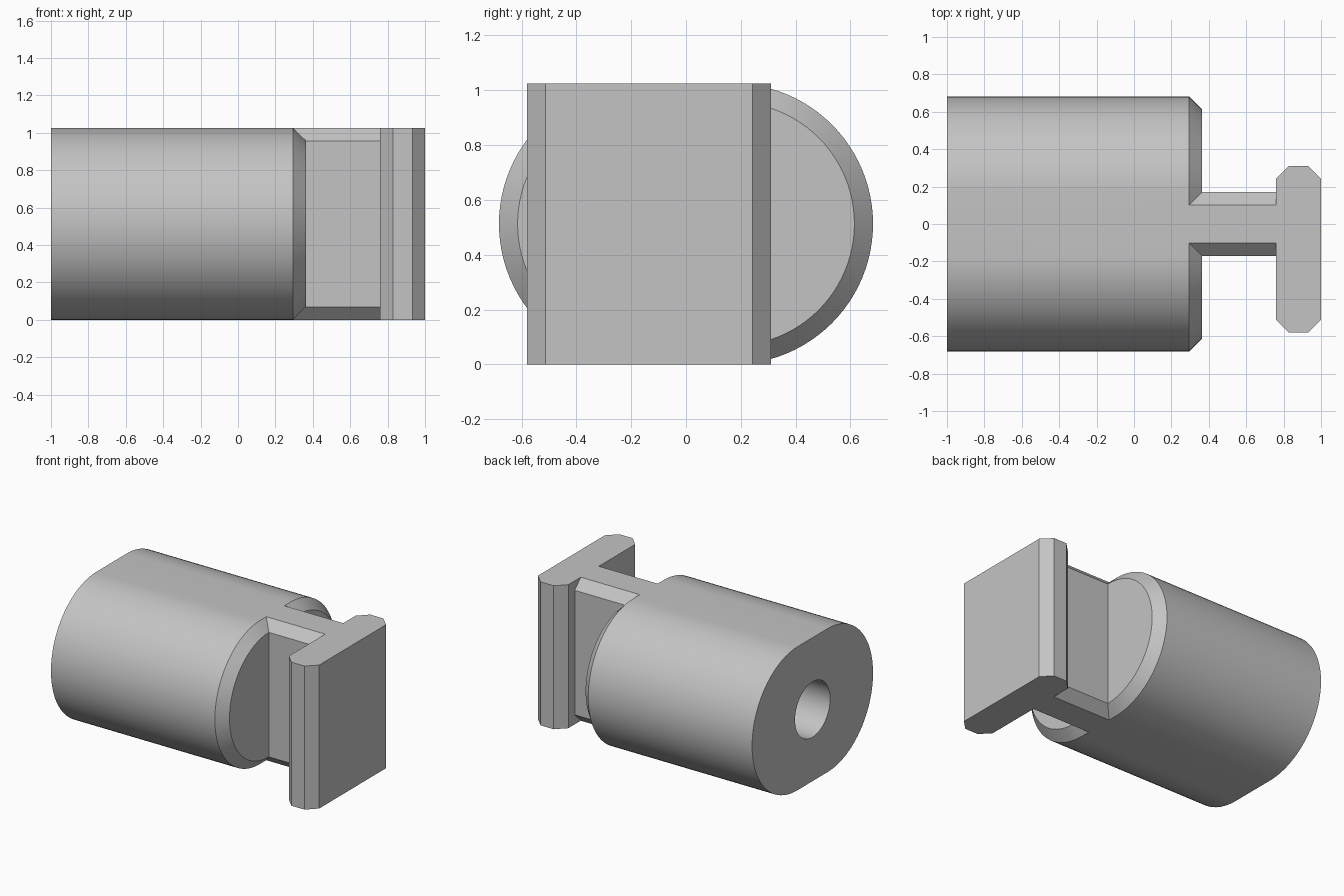
import bpy, bmesh, math

if "Cube" in bpy.data.objects:
    bpy.data.objects.remove(bpy.data.objects["Cube"])

H = 1.025          # overall height
R = H / 2          # radius of the rounded sides
C = 0.068          # chamfer size
FLAT = 0.17        # half length of the flat top, also half web thickness

grey = bpy.data.materials.new("plain grey")
grey.diffuse_color = (0.55, 0.55, 0.55, 1)
grey.use_nodes = True
grey.node_tree.nodes["Principled BSDF"].inputs["Base Color"].default_value = grey.diffuse_color


def loft(name, rings):
    """Solid made from matching closed rings of points."""
    bm = bmesh.new()
    vs = [[bm.verts.new(p) for p in ring] for ring in rings]
    n = len(vs[0])
    for a, b in zip(vs, vs[1:]):
        for i in range(n):
            j = (i + 1) % n
            bm.faces.new((a[i], a[j], b[j], b[i]))
    bm.faces.new(vs[0])
    bm.faces.new(vs[-1])
    bmesh.ops.recalc_face_normals(bm, faces=bm.faces)
    me = bpy.data.meshes.new(name)
    bm.to_mesh(me)
    bm.free()
    ob = bpy.data.objects.new(name, me)
    bpy.context.collection.objects.link(ob)
    me.materials.append(grey)
    return ob


def stadium(x, r, steps=48):
    """Rounded slot outline across the x axis."""
    pts = []
    for side in (1, -1):
        for i in range(steps + 1):
            a = side * math.pi / 2 - math.pi * i / steps
            pts.append((x, side * FLAT + r * math.cos(a), R + r * math.sin(a)))
    return pts


def circle(x, r, n=64):
    return [(x, r * math.cos(2 * math.pi * i / n), R + r * math.sin(2 * math.pi * i / n))
            for i in range(n)]


def octagon(a0, a1, b0, b1):
    """Rectangle outline with cut corners."""
    return [(a0 + C, b0), (a1 - C, b0), (a1, b0 + C), (a1, b1 - C),
            (a1 - C, b1), (a0 + C, b1), (a0, b1 - C), (a0, b0 + C)]


# Rounded body with a chamfered inner end
body = loft("body", [stadium(-1, R), stadium(0.295, R), stadium(0.295 + C, R - C)])

# Chamfered web joining body and flange
web = loft("web", [[(x, y, z) for y, z in octagon(-FLAT, FLAT, 0, H)] for x in (0.1, 0.85)])

# Upright offset flange with chamfered corners
flange = loft("flange", [[(x, y, z) for x, y in octagon(0.76, 1.0, -0.58, 0.31)] for z in (0, H)])

# Blind bore in the body's outer end
bore = loft("bore_cutter", [circle(-1.1, 0.198), circle(0.0, 0.198)])

# Join everything into one solid, then drill the bore
bpy.context.view_layer.objects.active = body
for part, op in ((web, 'UNION'), (flange, 'UNION'), (bore, 'DIFFERENCE')):
    mod = body.modifiers.new(part.name, 'BOOLEAN')
    mod.object = part
    mod.operation = op
    mod.solver = 'EXACT'
    bpy.ops.object.modifier_apply(modifier=mod.name)
    bpy.data.objects.remove(part)

bpy.ops.object.select_all(action='DESELECT')
body.select_set(True)
bpy.ops.object.shade_smooth_by_angle(angle=math.radians(25))
body.name = "slot_bolt"
